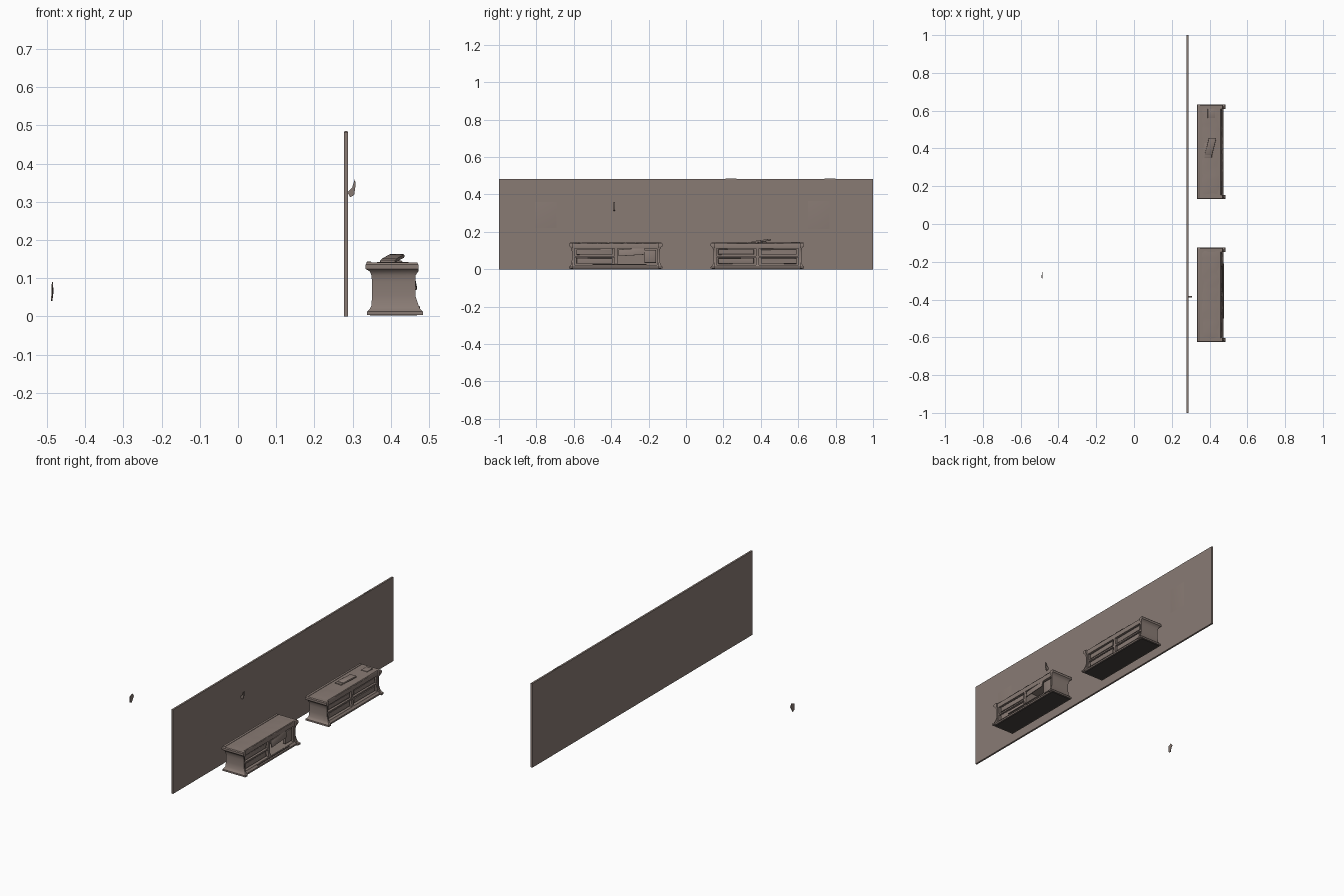
import bpy, bmesh, math, random
from mathutils import Vector

if "Cube" in bpy.data.objects:
    bpy.data.objects.remove(bpy.data.objects["Cube"])
random.seed(4)


def material(name, rgb):
    m = bpy.data.materials.new(name)
    m.diffuse_color = (*rgb, 1)
    m.use_nodes = True
    m.node_tree.nodes["Principled BSDF"].inputs["Base Color"].default_value = m.diffuse_color
    return m


BROWN = material("warm_grey_brown", (0.25, 0.198, 0.175))
DARK = material("dark_underside", (0.06, 0.052, 0.048))


def finish(name, bm, mat=BROWN):
    bmesh.ops.recalc_face_normals(bm, faces=bm.faces)
    me = bpy.data.meshes.new(name)
    bm.to_mesh(me)
    bm.free()
    ob = bpy.data.objects.new(name, me)
    bpy.context.collection.objects.link(ob)
    me.materials.append(mat)
    return ob


def box(name, x0, x1, y0, y1, z0, z1, bevel=0.0, mat=BROWN):
    bm = bmesh.new()
    bmesh.ops.create_cube(bm, size=1)
    for v in bm.verts:
        v.co = Vector(((x0 + x1) / 2 + v.co.x * (x1 - x0),
                       (y0 + y1) / 2 + v.co.y * (y1 - y0),
                       (z0 + z1) / 2 + v.co.z * (z1 - z0)))
    if bevel:
        bmesh.ops.bevel(bm, geom=bm.edges[:], offset=bevel, segments=2,
                        affect='EDGES', profile=0.5)
    return finish(name, bm, mat)


def loft(name, rings):
    """Stack rectangles given as (z, x0, x1, y0, y1)."""
    bm = bmesh.new()
    loops = [[bm.verts.new(p) for p in ((x0, y0, z), (x1, y0, z), (x1, y1, z), (x0, y1, z))]
             for z, x0, x1, y0, y1 in rings]
    for a, b in zip(loops, loops[1:]):
        for i in range(4):
            j = (i + 1) % 4
            bm.faces.new((a[i], a[j], b[j], b[i]))
    bm.faces.new(loops[0][::-1])
    bm.faces.new(loops[-1])
    return finish(name, bm)


def worn_sheet(name, x0, x1, y0, y1, z, rough):
    """Uneven top surface with a wavy front edge."""
    bm = bmesh.new()
    bmesh.ops.create_grid(bm, x_segments=5, y_segments=20, size=0.5)
    for v in bm.verts:
        front = v.co.x > .49
        edge = abs(v.co.x) > .49 or abs(v.co.y) > .49
        v.co = Vector((x0 + (v.co.x + .5) * (x1 - x0), y0 + (v.co.y + .5) * (y1 - y0),
                       z - .003 if edge else z + random.uniform(-rough, rough)))
        if front:
            v.co.x += random.uniform(-.004, .004)
    return finish(name, bm)


def shard(name, pts, axis, thick):
    """Thin flat fragment with an outline, extruded along axis."""
    bm = bmesh.new()
    f = bm.faces.new([bm.verts.new(p) for p in pts])
    r = bmesh.ops.extrude_face_region(bm, geom=[f])
    d = Vector(axis) * thick
    for v in r["geom"]:
        if isinstance(v, bmesh.types.BMVert):
            v.co += d
    return finish(name, bm)


# Backing wall with faint, soft-edged relief
box("wall", 0.277, 0.2875, -1, 1, 0, 0.483)
for i, (y, z, w, h) in enumerate([(-0.75, 0.29, .14, .17), (0.71, 0.29, .14, .18)]):
    relief = box(f"wall_relief_{i}", 0.286, 0.2885, y - w / 2, y + w / 2, z - h / 2, z + h / 2)
    for v in relief.data.vertices:
        if v.co.x > .287:
            v.co.y = y + (v.co.y - y) * .7
            v.co.z = z + (v.co.z - z) * .7
for y in (0.24, 0.77):
    box("wall_top_bump", 0.279, 0.286, y - .03, y + .03, 0.48, 0.485)

# Cabinet outline: height, back x, front x, inset of the ends
PROFILE = [(0.004, .338, .474, 0), (0.013, .338, .474, 0), (0.018, .344, .468, .006),
           (0.028, .349, .463, .012), (0.055, .351, .460, .015), (0.09, .351, .460, .015),
           (0.108, .349, .461, .013), (0.118, .345, .462, .008), (0.124, .334, .462, 0),
           (0.136, .334, .462, 0), (0.141, .338, .459, .004)]


def cabinet(tag, y0, y1, open_bay):
    body = loft(tag + "_body", [(z, a, b, y0 + d, y1 - d) for z, a, b, d in PROFILE])
    mid = (y0 + y1) / 2
    bays = [(y0 + .03, mid - .008), (mid + .008, y1 - .03)]
    for k, (a, b) in enumerate(bays):
        deep = open_bay == k
        rows = [(.024, .112)] if deep else [(.024, .064), (.072, .112)]
        for lo, hi in rows:
            # Recess cut into the front
            cut = box(tag + "_cutter", .375 if deep else .443, .50, a, b, lo, hi)
            cut.hide_render = True
            m = body.modifiers.new("recess", 'BOOLEAN')
            m.operation, m.solver, m.object = 'DIFFERENCE', 'EXACT', cut
            bpy.context.view_layer.objects.active = body
            bpy.ops.object.modifier_apply(modifier=m.name)
            bpy.data.objects.remove(cut)
            if not deep:
                # Worn drawer front, slightly skewed
                d = box(tag + "_drawer", .440, .456, a + .010, b - .010, lo + .006, hi - .005, .002)
                for v in d.data.vertices:
                    v.co.z += random.uniform(-.001, .001)
                    v.co.x += random.uniform(-.002, .002)
    # Protruding corner posts on the front
    for ya, yb in ((y0, y0 + .022), (y1 - .022, y1)):
        s = 1 if ya == y0 else -1
        rings = []
        for z, _, b, d in PROFILE:
            push = .010 if z < .03 or z > .11 else .004
            lo, hi = (ya + d, yb) if s > 0 else (ya, yb - d)
            rings.append((z, b - .02, b + push, lo, hi))
        loft(tag + "_corner_post", rings)
    # Worn top surface and raised moulding along its back edge
    worn_sheet(tag + "_worn_top", .348, .462, y0 + .006, y1 - .006, .142, .0012)
    box(tag + "_back_trim", .336, .350, y0 + .005, y1 - .005, .136, .1435, .002)
    # Dark underside, set in from the rim
    box(tag + "_underside", .345, .468, y0 + .008, y1 - .008, .002, .005, mat=DARK)


cabinet("near_cabinet", -.625, -.125, 1)
cabinet("far_cabinet", .132, .632, None)

# Damaged bay: remaining drawer piece, hanging panel and loose splinter
box("drawer_remnant", .440, .458, -.222, -.16, .034, .104, .003)
panel = box("hanging_panel", .456, .461, -.36, -.222, .074, .110, .001)
for v in panel.data.vertices:
    v.co.x += (.110 - v.co.z) * .2
    v.co.z += (v.co.y + .29) * .06
box("front_splinter", .470, .476, -.50, -.21, .022, .027, .001)

# Clutter on the far cabinet
tilted = box("tilted_book", .385, .425, .365, .455, .141, .151, .003)
for v in tilted.data.vertices:
    v.co.z += max(0, v.co.y - .365) * .14
    v.co.x += (v.co.y - .41) * .25
box("flat_book", .372, .412, .35, .43, .140, .148, .002)
box("small_chip", .39, .43, .56, .61, .140, .146, .002)

# Stray fragments: one by the wall, one far out in front
shard("wall_hook", [(.286, -.388, .325), (.294, -.388, .312), (.304, -.388, .318),
                    (.308, -.388, .345), (.306, -.388, .360), (.299, -.388, .338)], (0, 1, 0), .008)
shard("stray_fragment", [(-.489, -.285, .045), (-.489, -.272, .040), (-.486, -.262, .062),
                         (-.487, -.254, .074), (-.487, -.266, .090), (-.488, -.288, .080)],
      (1, 0, 0), .003)

for ob in bpy.data.objects:
    ob.select_set(True)
    bpy.context.view_layer.objects.active = ob
bpy.ops.object.shade_smooth_by_angle(angle=math.radians(35))
